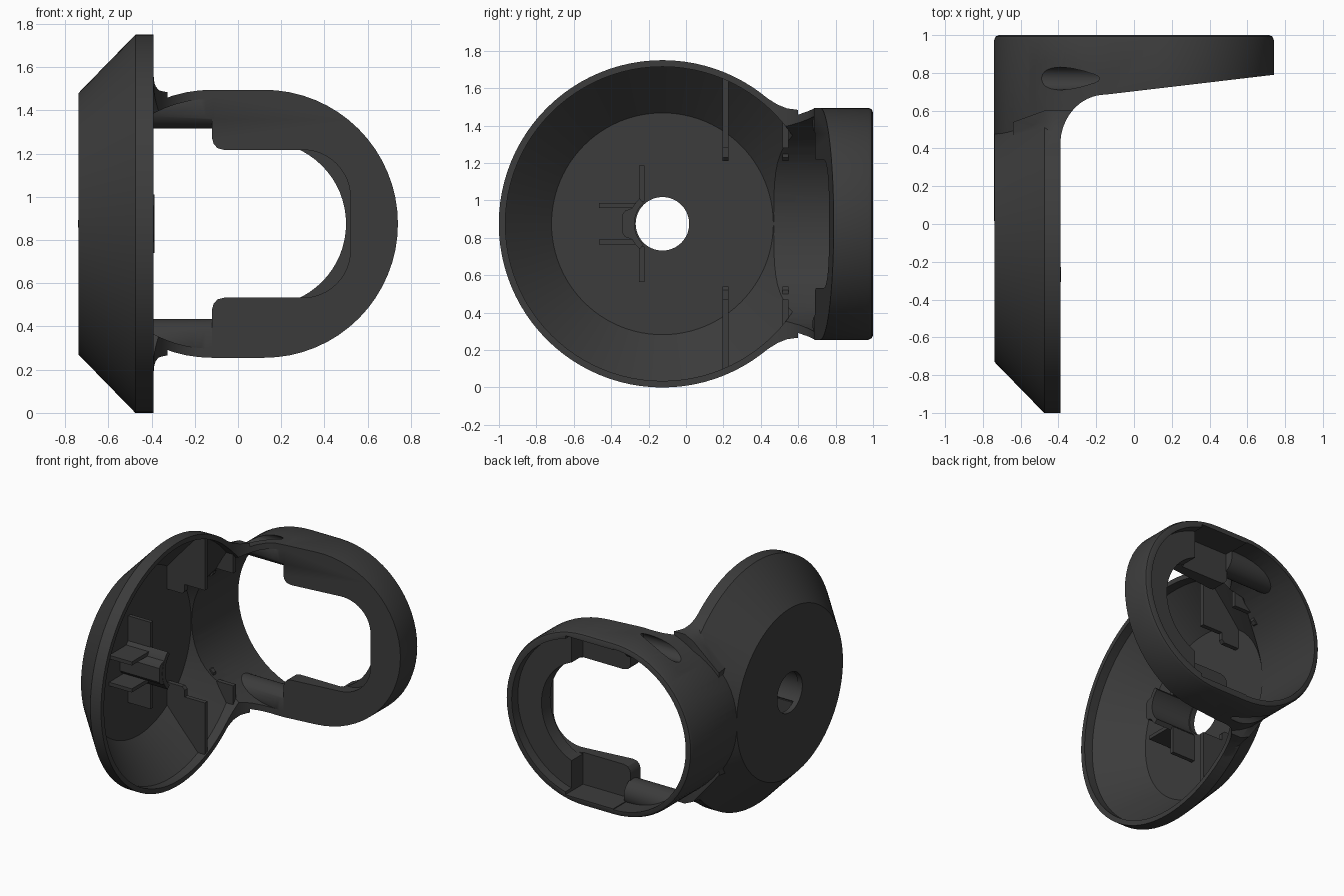
import bpy, bmesh
from math import cos, sin, pi, radians

if "Cube" in bpy.data.objects:
    bpy.data.objects.remove(bpy.data.objects["Cube"])

CY, CZ = -0.126, 0.875          # dish axis (runs along x)


def loft(name, rings):
    bm = bmesh.new()
    vs = [[bm.verts.new(p) for p in r] for r in rings]
    n = len(rings[0])
    for a, b in zip(vs, vs[1:]):
        for i in range(n):
            j = (i + 1) % n
            bm.faces.new((a[i], a[j], b[j], b[i]))
    bm.faces.new(vs[0])
    bm.faces.new(vs[-1])
    bmesh.ops.recalc_face_normals(bm, faces=bm.faces)
    me = bpy.data.meshes.new(name)
    bm.to_mesh(me)
    bm.free()
    ob = bpy.data.objects.new(name, me)
    bpy.context.collection.objects.link(ob)
    return ob


def place(axis, u, v, w):
    return {'x': (w, u, v), 'y': (u, w, v), 'z': (u, v, w)}[axis]


def prism(name, pts, axis, lo, hi):
    return loft(name, [[place(axis, u, v, w) for u, v in pts] for w in (lo, hi)])


def box(name, x, y, z):
    return prism(name, [(x[0], y[0]), (x[1], y[0]), (x[1], y[1]), (x[0], y[1])], 'z', *z)


def arc(cx, cy, r, a0, a1, n):
    return [(cx + r * cos(radians(a0 + (a1 - a0) * i / n)),
             cy + r * sin(radians(a0 + (a1 - a0) * i / n))) for i in range(n + 1)]


def disc(cx, cy, r, n=64):
    return arc(cx, cy, r, 0, 360, n)[:-1]


def stadium(r, left=-0.12, right=0.12):
    return arc(right, CZ, r, -90, 90, 32) + arc(left, CZ, r, 90, 270, 32)


def turned(name, prof, n=96):
    return loft(name, [[(x, y, z) for y, z in disc(CY, CZ, r, n)] for x, r in prof])


def combine(a, b, op, keep=False):
    m = a.modifiers.new('bool', 'BOOLEAN')
    m.object, m.operation, m.solver = b, op, 'EXACT'
    bpy.context.view_layer.objects.active = a
    bpy.ops.object.modifier_apply(modifier=m.name)
    if not keep:
        bpy.data.objects.remove(b)


# Outer solid: conical dish plus stadium-shaped arm with a rounded back edge
outer = turned('lamp_bracket_body', [(-0.738, 0.605), (-0.475, 0.875), (-0.3, 0.875)])
arm = loft('arm', [[(x, y, z) for x, z in stadium(r)] for y, r in
                   [(-0.1, 0.62), (0.975, 0.62), (0.993, 0.612), (1.0, 0.595)]])
combine(outer, arm, 'UNION')

# Concave webs between dish and arm
for s in (1, -1):
    web = [(0.38, 0.712), (0.44, 0.668), (0.49, 0.637), (0.54, 0.617), (0.60, 0.609),
           (0.60, 0.50), (0.38, 0.50)]
    w = loft('web', [[(x, y - dy, CZ + s * (h - dz)) for y, h in web]
                     for x, dy, dz in [(-0.64, 0.06, 0.24), (-0.475, 0, 0.03),
                                       (-0.41, 0, 0), (-0.2, 0, 0)]])
    combine(outer, w, 'UNION')

# Trim to the plan outline: straight rim, fillet, sloping front of the ring
plan = [(-1, -1.2), (-0.39, -1.2)]
plan += [(-0.15 - 0.24 * cos(t * pi / 32), 0.42 + 0.265 * sin(t * pi / 32)) for t in range(17)]
plan += [(0.8, 0.797), (0.8, 1.2), (-1, 1.2)]
combine(outer, prism('plan_trim', plan, 'z', -1, 3), 'INTERSECT')

body = outer.copy()
body.data = outer.data.copy()
bpy.context.collection.objects.link(body)

# Hollow dish, open neck, back recess, side pockets and the front window
window = [(-0.2, 0.40), (-0.121, 0.40), (-0.113, 0.37), (-0.095, 0.35), (-0.065, 0.342)]
window += arc(0.30, 0.122, 0.22, 90, 0, 12)
window = [(x, CZ + h) for x, h in window] + [(x, CZ - h) for x, h in reversed(window)]
for c in (
    turned('c', [(-0.70, 0.593), (-0.455, 0.84), (-0.36, 0.84)]),
    prism('c', arc(-0.12, CZ, 0.578, 90, 270, 32), 'y', 0, 1.2),
    prism('c', stadium(0.568), 'y', 0.93, 1.2),
    box('c', (-0.13, 0.26), (0.80, 1.2), (CZ - 0.572, CZ + 0.572)),
    prism('c', stadium(0.38, -0.2), 'y', 0.81, 1.2),
    prism('c', window, 'y', 0.4, 0.83),
    prism('c', disc(CY, CZ, 0.143), 'x', -1, -0.5),
):
    combine(body, c, 'DIFFERENCE')

# Fittings: ribs with a notched end, and screw bosses, mirrored top and bottom
for s in (1, -1):
    rib = [(-0.72, 0.335), (-0.58, 0.335), (-0.56, 0.355), (-0.56, 0.405),
           (-0.40, 0.405), (-0.40, 0.85), (-0.72, 0.85)]
    parts = [prism('rib', [(x, CZ + s * h) for x, h in rib], 'y', y - 0.016, y + 0.016)
             for y in (0.21, 0.532)]
    parts.append(prism('boss', disc(0.77, CZ + s * 0.535, 0.095, 32), 'x', -0.55, -0.11))
    for p in parts:
        combine(p, outer, 'INTERSECT', keep=True)
        combine(body, p, 'UNION')
    # screw channel opening through the outer wall
    combine(body, prism('c', disc(0.77, CZ + s * 0.557, 0.06, 32), 'x', -0.8, -0.16),
            'DIFFERENCE')
    # low fins beside the hole
    combine(body, box('fin', (-0.72, -0.52), (-0.465, -0.27),
                      sorted((CZ + s * 0.084, CZ + s * 0.11))), 'UNION')
    combine(body, box('fin', (-0.72, -0.52), (-0.25, -0.222),
                      sorted((CZ + s * 0.12, CZ + s * 0.312))), 'UNION')

# Half sleeve standing beside the hole
sleeve = arc(CY, CZ, 0.182, 132, 228, 16) + arc(CY, CZ, 0.15, 228, 132, 16)
sleeve = prism('sleeve', sleeve, 'x', -0.72, -0.386)
key = prism('key', [(-0.27, CZ - 0.09), (-0.27, CZ + 0.09), (-0.325, CZ + 0.07),
                    (-0.34, CZ + 0.05), (-0.34, CZ - 0.05), (-0.325, CZ - 0.07)],
            'x', -0.715, -0.388)
combine(key, prism('c', disc(CY, CZ, 0.151), 'x', -1, 0), 'DIFFERENCE')
combine(sleeve, key, 'UNION')
combine(body, sleeve, 'UNION')

bpy.data.objects.remove(outer)
body.name = 'dish_and_ring_bracket'
mat = bpy.data.materials.new('dark_grey')
mat.diffuse_color = (0.045, 0.045, 0.045, 1)
mat.use_nodes = True
mat.node_tree.nodes["Principled BSDF"].inputs["Base Color"].default_value = mat.diffuse_color
body.data.materials.clear()
body.data.materials.append(mat)
for p in body.data.polygons:
    p.material_index = 0
bpy.ops.object.select_all(action='DESELECT')
body.select_set(True)
bpy.context.view_layer.objects.active = body
bpy.ops.object.shade_smooth_by_angle(angle=radians(30))
